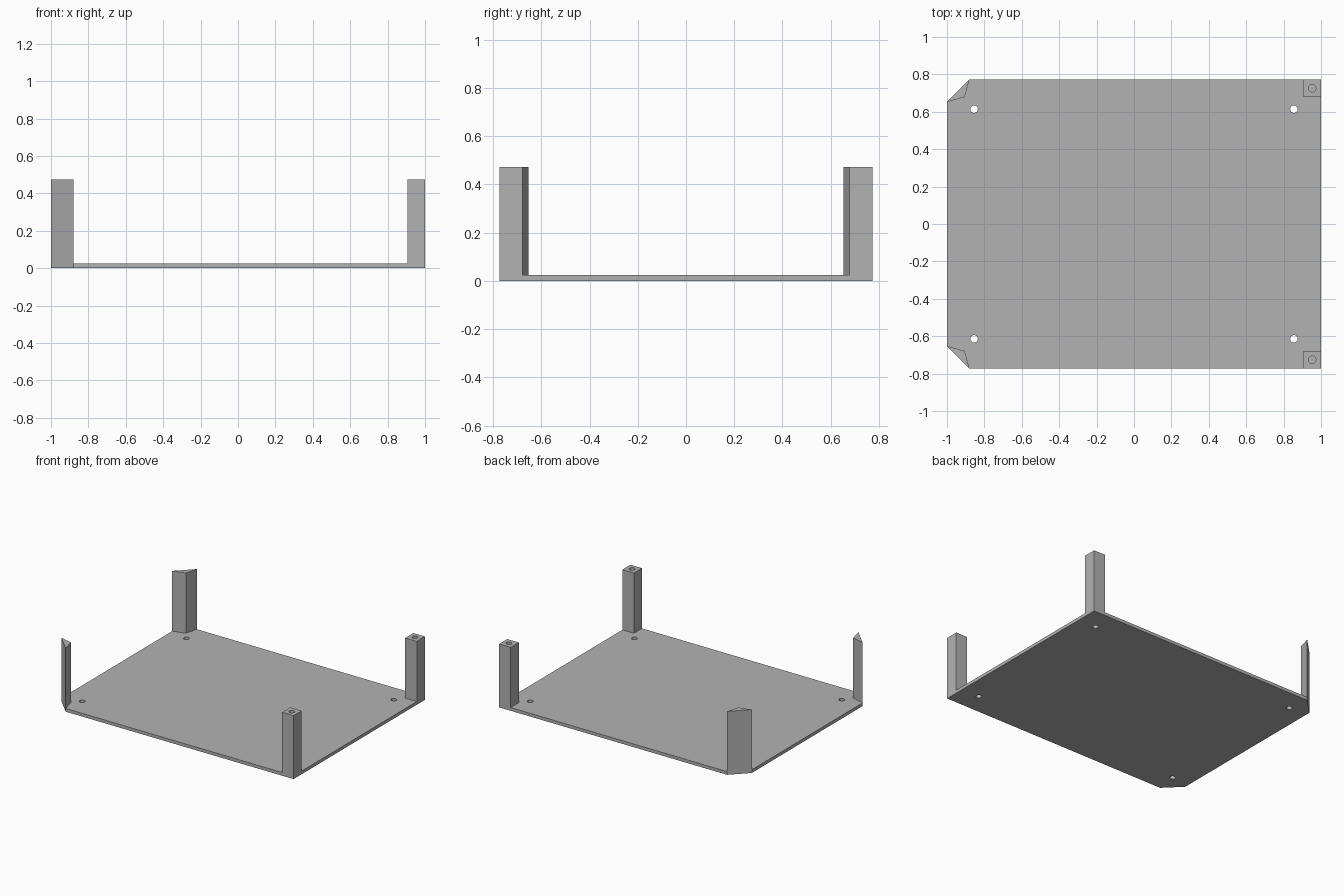
import bpy
import bmesh
import math

cube = bpy.data.objects.get("Cube")
if cube:
    bpy.data.objects.remove(cube, do_unlink=True)

# Main dimensions
HALF_X, HALF_Y = 1.0, 0.773
PLATE_T, HEIGHT = 0.024, 0.473
POST = 0.095          # corner post width
CUT = 0.12            # corner chamfer size
HOLE_R = 0.02
BORE_DEPTH = 0.2

grey = bpy.data.materials.new("plain grey")
grey.use_nodes = True
colour = (0.45, 0.45, 0.45, 1)
grey.diffuse_color = colour
grey.node_tree.nodes["Principled BSDF"].inputs["Base Color"].default_value = colour


def prism(name, outline, z0, z1):
    """Extrude a flat outline from z0 to z1."""
    bm = bmesh.new()
    face = bm.faces.new([bm.verts.new((x, y, z0)) for x, y in outline])
    top = bmesh.ops.extrude_face_region(bm, geom=[face])["geom"]
    verts = [g for g in top if isinstance(g, bmesh.types.BMVert)]
    bmesh.ops.translate(bm, verts=verts, vec=(0, 0, z1 - z0))
    bmesh.ops.recalc_face_normals(bm, faces=bm.faces)
    mesh = bpy.data.meshes.new(name)
    bm.to_mesh(mesh)
    bm.free()
    mesh.materials.append(grey)
    obj = bpy.data.objects.new(name, mesh)
    bpy.context.collection.objects.link(obj)
    return obj


def circle(x, y, sides=24):
    return [(x + HOLE_R * math.cos(math.tau * i / sides),
             y + HOLE_R * math.sin(math.tau * i / sides)) for i in range(sides)]


# Base plate with both corners chamfered on one side
base = prism("base_tray", [
    (HALF_X, -HALF_Y), (HALF_X, HALF_Y),
    (CUT - HALF_X, HALF_Y), (-HALF_X, HALF_Y - CUT),
    (-HALF_X, CUT - HALF_Y), (CUT - HALF_X, -HALF_Y)], 0, PLATE_T)

parts = []
for side, word in ((-1, "front"), (1, "back")):
    edge, inner = side * HALF_Y, side * (HALF_Y - POST)
    # Square post and its blind screw bore
    parts.append((prism(word + "_square_post", [
        (HALF_X - POST, inner), (HALF_X, inner),
        (HALF_X, edge), (HALF_X - POST, edge)], 0, HEIGHT), "UNION"))
    parts.append((prism(word + "_bore_cutter", circle(
        HALF_X - POST / 2, side * (HALF_Y - POST / 2)),
        HEIGHT - BORE_DEPTH, HEIGHT + 0.1), "DIFFERENCE"))
    # Three-sided post along the chamfer
    parts.append((prism(word + "_chamfer_post", [
        (-HALF_X, side * (HALF_Y - CUT)), (CUT - HALF_X, edge),
        (POST - HALF_X, inner)], 0, HEIGHT), "UNION"))
    # Through holes in the plate
    for x in (-0.855, 0.855):
        parts.append((prism(word + "_hole_cutter", circle(x, side * 0.614),
                            -0.1, 0.1), "DIFFERENCE"))

# Merge everything into one solid
for obj, operation in parts:
    mod = base.modifiers.new(obj.name, "BOOLEAN")
    mod.operation, mod.solver, mod.object = operation, "EXACT", obj
bpy.context.view_layer.update()
solid = bpy.data.meshes.new_from_object(
    base.evaluated_get(bpy.context.evaluated_depsgraph_get()))
base.modifiers.clear()
base.data = solid
for obj, _ in parts:
    bpy.data.objects.remove(obj, do_unlink=True)

# Clean up flush seams
bm = bmesh.new()
bm.from_mesh(solid)
bmesh.ops.remove_doubles(bm, verts=bm.verts, dist=0.0001)
bmesh.ops.dissolve_limit(bm, angle_limit=0.01, verts=bm.verts, edges=bm.edges)
bm.to_mesh(solid)
bm.free()
